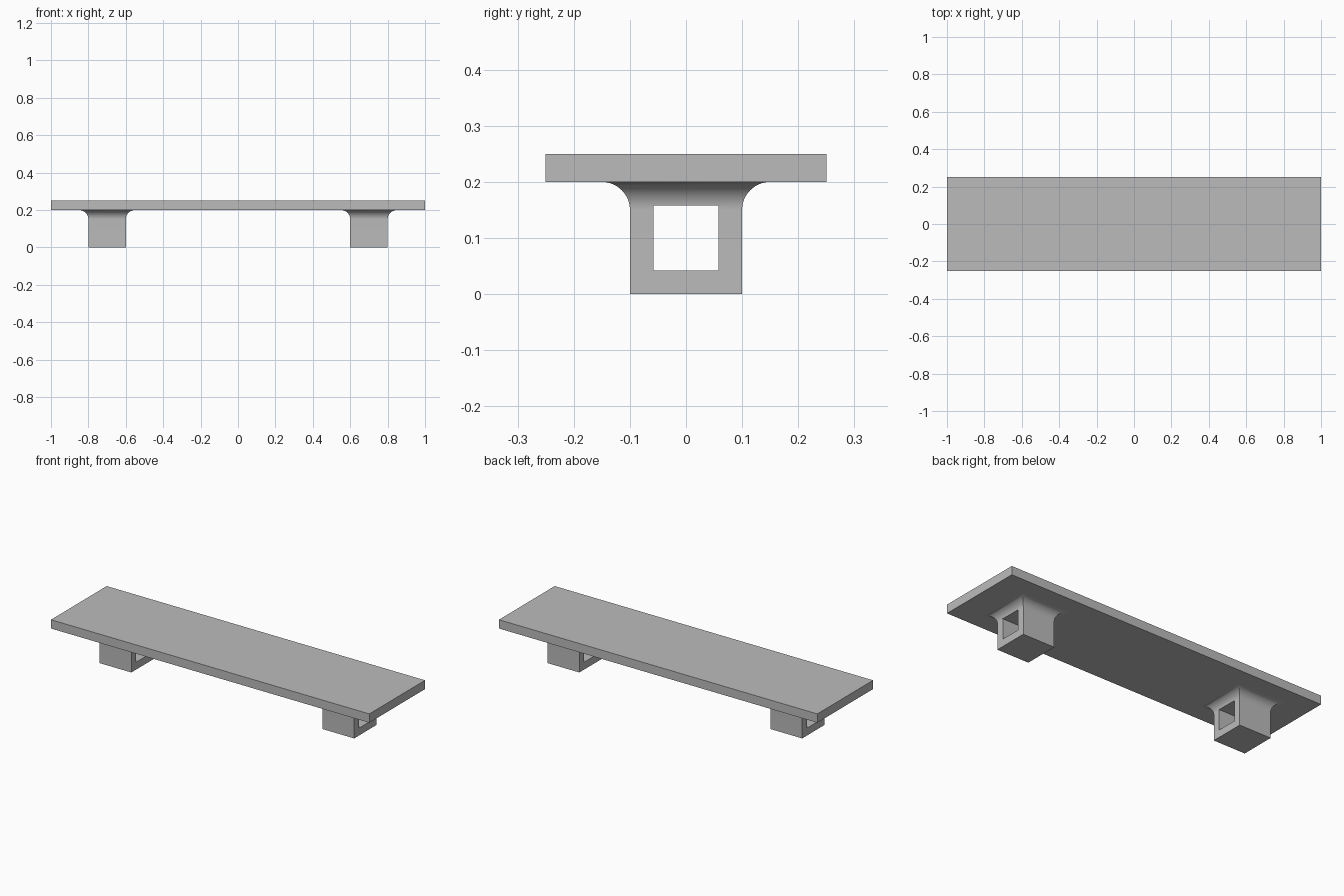
import bpy
import bmesh
import math
from mathutils import Vector

cube = bpy.data.objects.get("Cube")
if cube:
    bpy.data.objects.remove(cube, do_unlink=True)

GREY = (0.5, 0.5, 0.5, 1.0)
material = bpy.data.materials.new("plain grey")
material.use_nodes = True
material.diffuse_color = GREY
material.node_tree.nodes["Principled BSDF"].inputs["Base Color"].default_value = GREY


def add_object(name, bm):
    bmesh.ops.recalc_face_normals(bm, faces=bm.faces)
    mesh = bpy.data.meshes.new(name)
    bm.to_mesh(mesh)
    bm.free()
    mesh.materials.append(material)
    obj = bpy.data.objects.new(name, mesh)
    bpy.context.collection.objects.link(obj)
    return obj


def add_box(name, center, size):
    bm = bmesh.new()
    bmesh.ops.create_cube(bm, size=1)
    bmesh.ops.scale(bm, vec=Vector(size), verts=bm.verts)
    bmesh.ops.translate(bm, vec=Vector(center), verts=bm.verts)
    return add_object(name, bm)


def add_leg(name, x):
    half, top, radius, steps = 0.1, 0.2, 0.05, 16
    # Straight post, then a concave flare that meets the deck
    profile = [(half, 0)]
    for i in range(steps + 1):
        a = math.pi / 2 * i / steps
        profile.append((half + radius * (1 - math.cos(a)),
                        top - radius + radius * math.sin(a)))
    profile.append((half + radius, top + 0.005))
    bm = bmesh.new()
    rings = [[bm.verts.new((x + sx * h, sy * h, z))
              for sx, sy in ((-1, -1), (1, -1), (1, 1), (-1, 1))]
             for h, z in profile]
    for low, high in zip(rings, rings[1:]):
        for i in range(4):
            j = (i + 1) % 4
            bm.faces.new((low[i], low[j], high[j], high[i]))
    bm.faces.new(rings[0])
    bm.faces.new(rings[-1])
    leg = add_object(name, bm)

    # Square tunnel running lengthwise through the leg
    cutter = add_box("tunnel_cutter", (x, 0, 0.1), (0.4, 0.116, 0.116))
    cutter.hide_render = True
    cut = leg.modifiers.new("tunnel", "BOOLEAN")
    cut.operation = "DIFFERENCE"
    cut.solver = "EXACT"
    cut.object = cutter
    bpy.ops.object.select_all(action="DESELECT")
    bpy.context.view_layer.objects.active = leg
    leg.select_set(True)
    bpy.ops.object.modifier_apply(modifier=cut.name)
    bpy.data.objects.remove(cutter, do_unlink=True)
    bpy.ops.object.shade_smooth_by_angle(angle=math.radians(30))


# Flat deck on two flared legs
add_box("deck", (0, 0, 0.225), (2, 0.5, 0.05))
add_leg("right_leg", -0.7)
add_leg("left_leg", 0.7)
